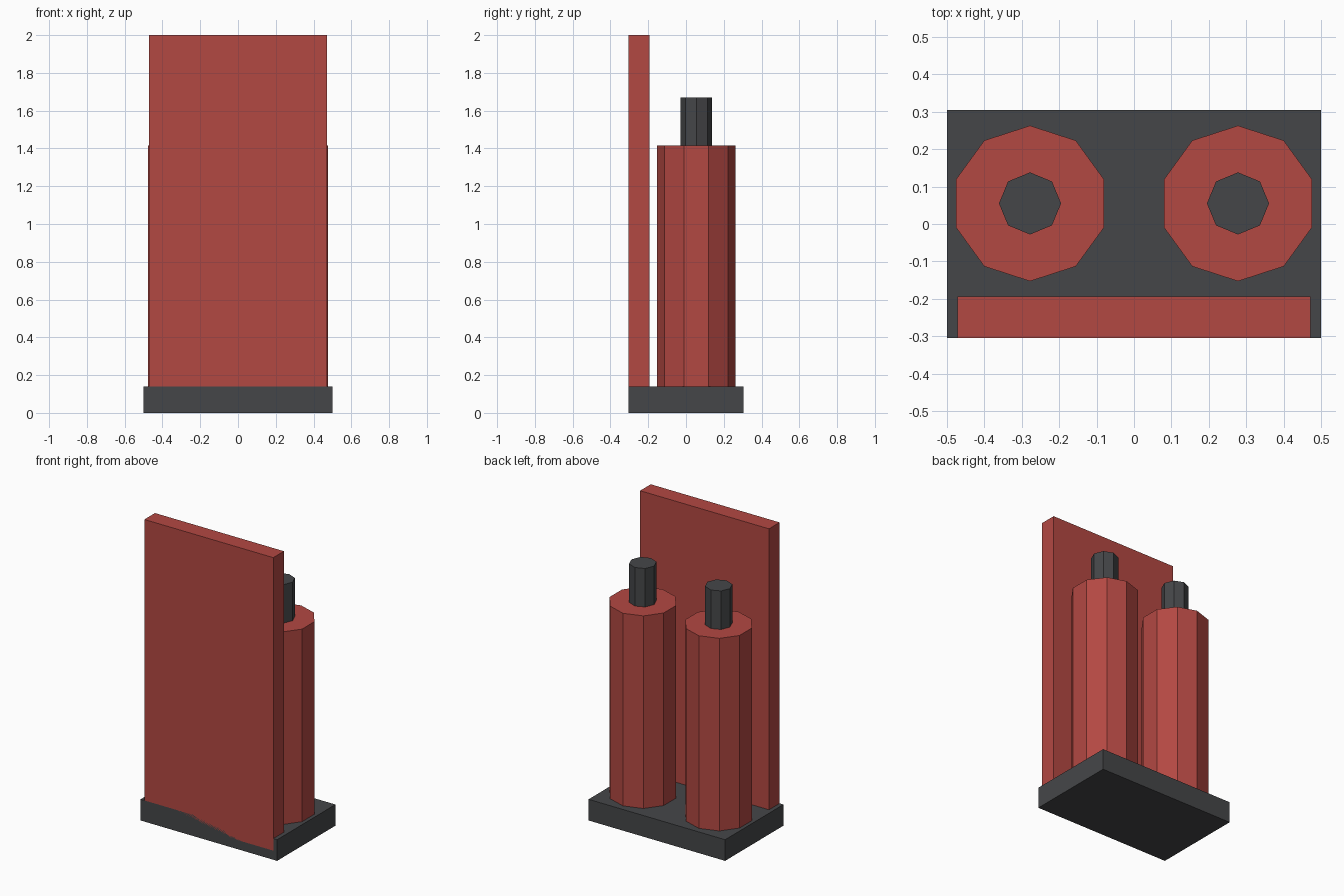
import bpy

if "Cube" in bpy.data.objects:
    bpy.data.objects.remove(bpy.data.objects["Cube"])


def material(name, color):
    mat = bpy.data.materials.new(name)
    mat.diffuse_color = color
    mat.use_nodes = True
    mat.node_tree.nodes["Principled BSDF"].inputs["Base Color"].default_value = mat.diffuse_color
    return mat


red = material("red", (0.45, 0.065, 0.055, 1))
dark = material("dark_grey", (0.06, 0.062, 0.066, 1))


def finish(name, mat):
    obj = bpy.context.object
    obj.name = name
    obj.data.materials.append(mat)
    return obj


def box(name, lo, hi, mat):
    bpy.ops.mesh.primitive_cube_add(size=1, location=[(a + b) / 2 for a, b in zip(lo, hi)])
    obj = finish(name, mat)
    obj.scale = [b - a for a, b in zip(lo, hi)]
    bpy.ops.object.transform_apply(location=False, rotation=False, scale=True)
    return obj


def cylinder(name, x, y, z0, z1, radius, sides, mat):
    bpy.ops.mesh.primitive_cylinder_add(
        vertices=sides, radius=radius, depth=z1 - z0, location=(x, y, (z0 + z1) / 2))
    return finish(name, mat)


# Base slab and tall front panel, its foot sunk flush into the base
box("base", (-0.5, -0.305, 0), (0.5, 0.305, 0.14), dark)
box("front_panel", (-0.472, -0.305, 0.06), (0.472, -0.194, 2.0), red)

# Pair of ten-sided tanks, each with an eight-sided neck
for side, x in (("left", -0.278), ("right", 0.278)):
    cylinder(f"{side}_tank", x, 0.055, 0.13, 1.415, 0.208, 10, red)
    cylinder(f"{side}_neck", x, 0.055, 1.39, 1.67, 0.083, 8, dark)
